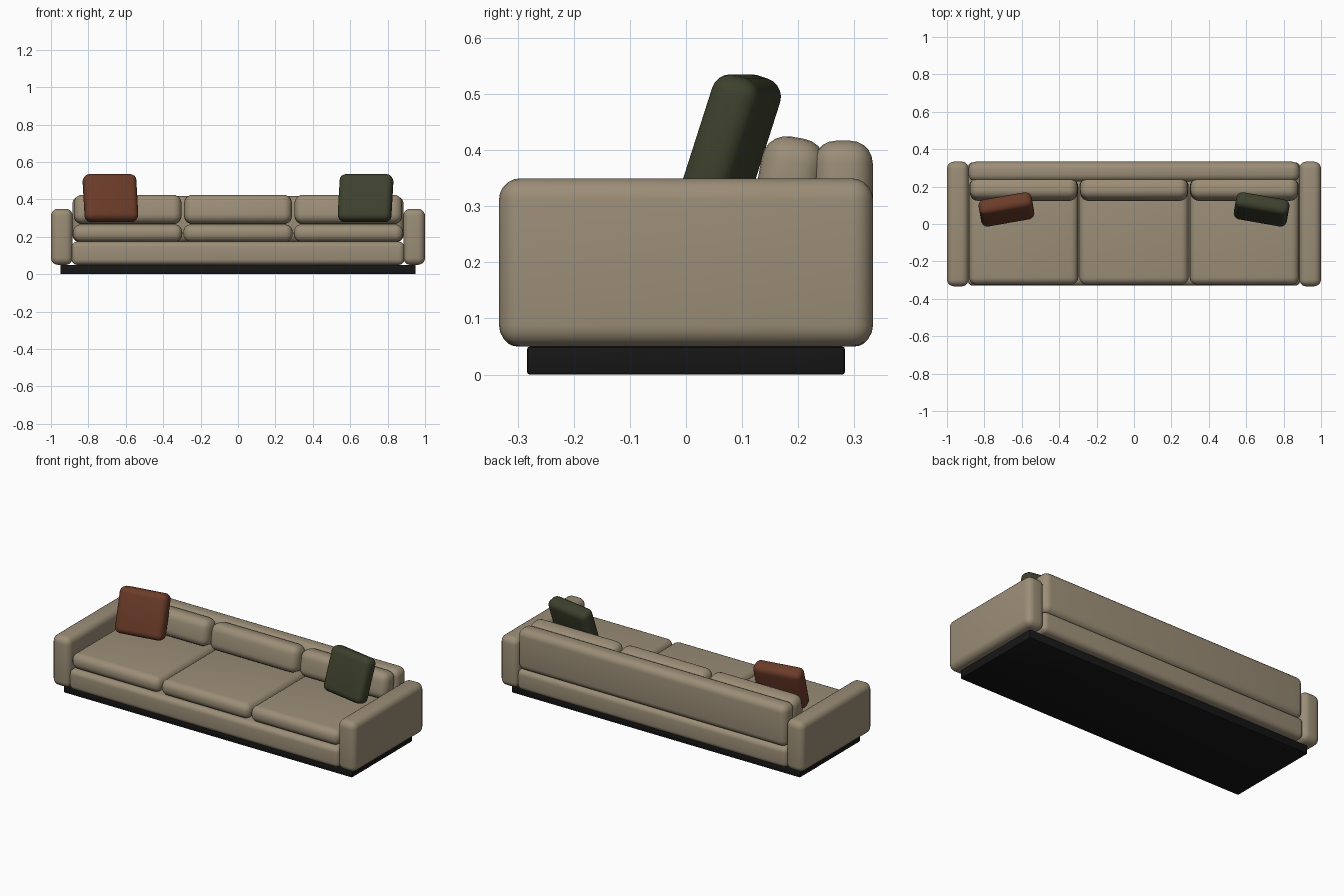
import bpy
from math import radians

if "Cube" in bpy.data.objects:
    bpy.data.objects.remove(bpy.data.objects["Cube"])


def material(name, rgb):
    m = bpy.data.materials.new(name)
    m.diffuse_color = (*rgb, 1)
    m.use_nodes = True
    m.node_tree.nodes["Principled BSDF"].inputs["Base Color"].default_value = m.diffuse_color
    return m


FABRIC = material("beige_fabric", (0.33, 0.27, 0.185))
BLACK = material("black_plinth", (0.008, 0.008, 0.008))
RUST = material("rust_fabric", (0.15, 0.045, 0.022))
GREEN = material("green_fabric", (0.048, 0.053, 0.026))


def soft_box(name, centre, size, radius, mat, tilt=0, yaw=0, segments=5):
    """Rounded box; tilt leans the top backwards, yaw turns about z."""
    bpy.ops.mesh.primitive_cube_add(size=1, location=centre)
    ob = bpy.context.object
    ob.name = name
    ob.scale = size
    bpy.ops.object.transform_apply(location=False, rotation=False, scale=True)
    ob.rotation_euler = (radians(-tilt), 0, radians(yaw))
    bevel = ob.modifiers.new("rounding", 'BEVEL')
    bevel.width = radius
    bevel.segments = segments
    bpy.ops.object.modifier_apply(modifier=bevel.name)
    bpy.ops.object.shade_smooth_by_angle(angle=radians(35))
    ob.data.materials.append(mat)
    return ob


# Plinth, base and backrest
soft_box("plinth", (0, 0, 0.025), (1.9, 0.567, 0.05), 0.005, BLACK, segments=2)
soft_box("base", (0, 0, 0.112), (1.78, 0.66, 0.124), 0.03, FABRIC)
soft_box("backrest", (0, 0.28, 0.294), (1.77, 0.106, 0.246), 0.04, FABRIC)

# Arms
for side, s in (("left", -1), ("right", 1)):
    soft_box(side + "_arm", (s * 0.942, 0, 0.2), (0.116, 0.667, 0.3), 0.038, FABRIC)

# Three seat cushions and three leaning back cushions
for i, side in enumerate(("left", "middle", "right")):
    x = (i - 1) * 0.59
    soft_box(side + "_seat_cushion", (x, -0.042, 0.22), (0.584, 0.565, 0.092), 0.04, FABRIC)
    soft_box(side + "_back_cushion", (x, 0.186, 0.346), (0.576, 0.115, 0.155), 0.045,
             FABRIC, tilt=10)

# Throw pillows turned towards the middle
for side, s, mat in (("left", -1, RUST), ("right", 1, GREEN)):
    soft_box(side + "_throw_pillow", (s * 0.682, 0.078, 0.407), (0.288, 0.088, 0.26), 0.034,
             mat, tilt=18, yaw=-10 * s)
